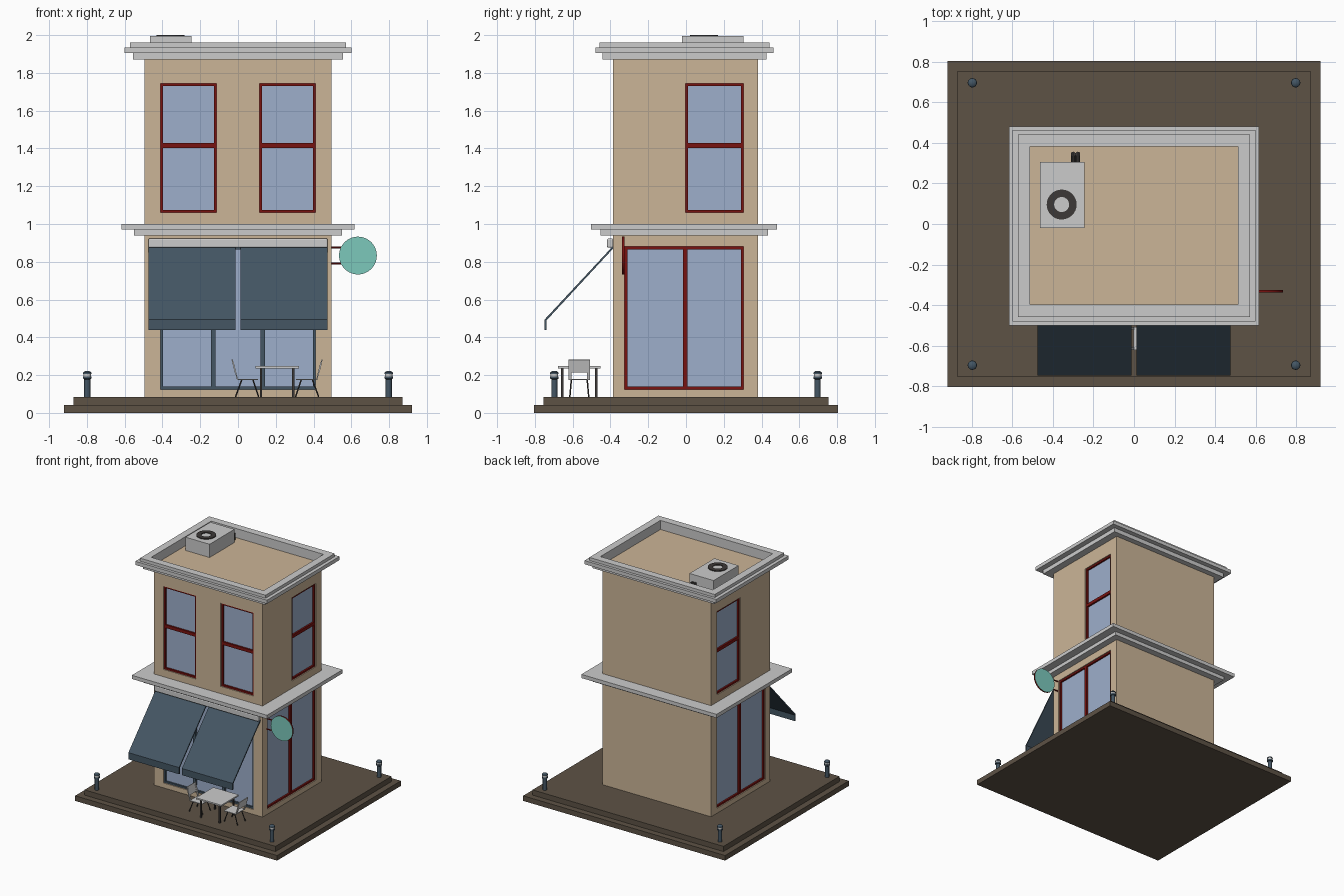
import bpy, bmesh, math
from mathutils import Matrix, Vector

if "Cube" in bpy.data.objects:
    bpy.data.objects.remove(bpy.data.objects["Cube"])


def material(name, r, g, b):
    m = bpy.data.materials.new(name)
    m.diffuse_color = (r, g, b, 1)
    m.use_nodes = True
    m.node_tree.nodes["Principled BSDF"].inputs["Base Color"].default_value = m.diffuse_color
    return m


TAN = material("plaster", .60, .46, .31)
BROWN = material("paving", .11, .085, .06)
RED = material("red_paint", .19, .006, .005)
SLATE = material("slate", .058, .093, .127)
GLASS = material("glass", .34, .43, .60)
TEAL = material("teal", .20, .58, .50)
DARK = material("dark_metal", .045, .04, .038)


def finish(name, bm, mat=None, smooth=False):
    bmesh.ops.recalc_face_normals(bm, faces=bm.faces[:])
    me = bpy.data.meshes.new(name)
    bm.to_mesh(me)
    bm.free()
    ob = bpy.data.objects.new(name, me)
    bpy.context.collection.objects.link(ob)
    if mat:
        me.materials.append(mat)
    if smooth:
        bpy.ops.object.select_all(action='DESELECT')
        ob.select_set(True)
        bpy.context.view_layer.objects.active = ob
        bpy.ops.object.shade_smooth_by_angle(angle=math.radians(35))
    return ob


def boxes(name, items, mat=None):
    """One object from (x0, x1, y0, y1, z0, z1) boxes."""
    bm = bmesh.new()
    for x0, x1, y0, y1, z0, z1 in items:
        mtx = Matrix.Translation(((x0 + x1) / 2, (y0 + y1) / 2, (z0 + z1) / 2))
        mtx = mtx @ Matrix.Diagonal((abs(x1 - x0), abs(y1 - y0), abs(z1 - z0), 1))
        bmesh.ops.create_cube(bm, size=1, matrix=mtx)
    return finish(name, bm, mat)


def lathe(name, profile, loc, mat=None, sides=20, closed=False):
    """Turn an (r, z) profile around a vertical axis at loc."""
    bm = bmesh.new()
    vs = [bm.verts.new((r, 0, z)) for r, z in profile]
    pairs = list(zip(vs, vs[1:])) + ([(vs[-1], vs[0])] if closed else [])
    es = [bm.edges.new(p) for p in pairs]
    bmesh.ops.spin(bm, geom=vs + es, cent=(0, 0, 0), axis=(0, 0, 1),
                   angle=2 * math.pi, steps=sides)
    bmesh.ops.remove_doubles(bm, verts=bm.verts[:], dist=1e-5)
    bmesh.ops.translate(bm, verts=bm.verts[:], vec=loc)
    return finish(name, bm, mat, True)


def rods(name, segments, r, mat=None, sides=8):
    """One object from straight round rods between point pairs."""
    bm = bmesh.new()
    for a, b in segments:
        a, b = Vector(a), Vector(b)
        rot = (b - a).to_track_quat('Z', 'Y').to_matrix().to_4x4()
        bmesh.ops.create_cone(bm, cap_ends=True, segments=sides, radius1=r, radius2=r,
                              depth=(b - a).length,
                              matrix=Matrix.Translation((a + b) / 2) @ rot)
    return finish(name, bm, mat, True)


def prism(name, outline, x0, x1, mat=None):
    """Extrude a (y, z) outline along x."""
    bm = bmesh.new()
    f = bm.faces.new([bm.verts.new((x0, y, z)) for y, z in outline])
    ext = bmesh.ops.extrude_face_region(bm, geom=[f])["geom"]
    bmesh.ops.translate(bm, vec=(x1 - x0, 0, 0),
                        verts=[v for v in ext if isinstance(v, bmesh.types.BMVert)])
    return finish(name, bm, mat)


def cornice(name, profile, cy):
    """Sweep (half_x, half_y, z) points round a rectangle."""
    bm = bmesh.new()
    loops = [[bm.verts.new((sx * hx, cy + sy * hy, z)) for hx, hy, z in profile]
             for sx, sy in ((1, 1), (-1, 1), (-1, -1), (1, -1))]
    n = len(profile)
    for i in range(4):
        a, b = loops[i], loops[(i + 1) % 4]
        for j in range(n):
            k = (j + 1) % n
            bm.faces.new((a[j], b[j], b[k], a[k]))
    return finish(name, bm)


# Stepped base
boxes("base_lower", [(-.92, .92, -.805, .805, 0, .042)], BROWN)
boxes("base_upper", [(-.87, .87, -.755, .755, .042, .085)], BROWN)

# Walls
WX, WF, WB, DEPTH = .495, -.387, .38, .035
walls = boxes("walls", [(-WX, WX, WF, WB, .085, 1.875)], TAN)
boxes("roof_floor", [(-.515, .515, -.40, .39, 1.872, 1.885)], TAN)

# Map (u, depth) on a wall to x and y ranges
SIDES = {
    "front": lambda u0, u1, d0, d1: (u0, u1, WF + d0, WF + d1),
    "right": lambda u0, u1, d0, d1: (WX - d1, WX - d0, u0, u1),
    "left": lambda u0, u1, d0, d1: (-WX + d0, -WX + d1, u0, u1),
}
cuts = []


def window(name, side, u0, u1, z0, z1, mat, rails=(), posts=()):
    at = SIDES[side]
    t, d0 = .014, .008
    cuts.append((*at(u0, u1, -.05, DEPTH), z0, z1))
    parts = [(*at(u0, u1, d0, DEPTH), z, z + t) for z in (z0, z1 - t)]
    parts += [(*at(u, u + t, d0, DEPTH), z0, z1) for u in (u0, u1 - t)]
    parts += [(*at(u0, u1, d0, DEPTH), z - .013, z + .013) for z in rails]
    parts += [(*at(u - .012, u + .012, d0, DEPTH), z0, z1) for u in posts]
    boxes(name + "_frame", parts, mat)
    boxes(name + "_glass", [(*at(u0 + .005, u1 - .005, .022, DEPTH), z0 + .005, z1 - .005)], GLASS)


# Windows and shop front
window("upper_window_a", "front", -.41, -.113, 1.06, 1.745, RED, rails=[1.415])
window("upper_window_b", "front", .113, .41, 1.06, 1.745, RED, rails=[1.415])
window("shop_front", "front", -.41, .41, .125, .88, SLATE, posts=[-.132, .132])
for side in ("right", "left"):
    window(side + "_upper_window", side, -.003, .305, 1.06, 1.745, RED, rails=[1.415])
    window(side + "_doors", side, -.325, .305, .125, .88, RED, posts=[-.005])

cutter = boxes("opening_cutter", cuts)
cutter.hide_render = True
cutter.hide_set(True)
mod = walls.modifiers.new("openings", 'BOOLEAN')
mod.object, mod.operation, mod.solver = cutter, 'DIFFERENCE', 'EXACT'

# Cornices
cornice("floor_cornice", [(.48, .37, .94), (.55, .443, .94), (.55, .443, .97),
                          (.616, .492, .97), (.616, .492, 1.0), (.48, .37, 1.0)], -.01)
cornice("roof_cornice", [(.48, .37, 1.87), (.555, .433, 1.87), (.555, .433, 1.905),
                         (.60, .472, 1.905), (.60, .472, 1.935), (.572, .45, 1.935),
                         (.572, .45, 1.96), (.512, .39, 1.96), (.512, .39, 1.88),
                         (.48, .37, 1.88)], -.008)

# Rooftop air unit
boxes("air_unit", [(-.465, -.245, -.02, .305, 1.88, 1.994)])
lathe("air_unit_fan_ring", [(.037, 1.985), (.074, 1.985), (.074, 2.0), (.037, 2.0)],
      (-.357, .096, 0), DARK, 28, True)
rods("air_unit_pipes", [s for x in (-.30, -.277) for s in
     (((x, .29, 1.925), (x, .35, 1.925)), ((x, .345, 1.935), (x, .345, 1.866)))], .012, DARK, 10)

# Awnings
slope = [(-.385, .885), (-.748, .495), (-.748, .44), (-.739, .44), (-.739, .489), (-.385, .871)]
prism("awning_left", slope, -.475, -.013, SLATE)
prism("awning_right", slope, .013, .475, SLATE)
housing = boxes("awning_housing", [(-.475, .475, -.418, -.385, .875, .923)])
bev = housing.modifiers.new("round", 'BEVEL')
bev.width, bev.segments = .008, 3

# Round hanging sign
bm = bmesh.new()
bmesh.ops.create_cone(bm, cap_ends=True, segments=40, radius1=.1, radius2=.1, depth=.012,
                      matrix=Matrix.Translation((.635, -.332, .833)) @ Matrix.Rotation(math.pi / 2, 4, 'X'))
sign = finish("hanging_sign", bm, TEAL, True)
sign.data.materials.append(RED)
for p in sign.data.polygons:
    p.material_index = 0 if abs(p.normal.y) > .9 else 1
rods("sign_brackets", [((.48, -.332, z), (.57, -.332, z)) for z in (.79, .876)], .005, RED)

# Bollard lamps
for i, (sx, sy) in enumerate(((1, 1), (-1, 1), (-1, -1), (1, -1))):
    loc = (sx * .798, sy * .697, 0)
    lathe(f"bollard_{i}", [(0, .085), (.016, .085), (.016, .178), (.023, .182), (.023, .193), (0, .193)], loc, SLATE)
    lathe(f"bollard_light_{i}", [(0, .193), (.02, .193), (.02, .206), (0, .206)], loc)
    lathe(f"bollard_cap_{i}", [(0, .206), (.023, .206), (.022, .213), (.015, .22), (0, .223)], loc, SLATE)

# Cafe table
TX, TY = .207, -.565
boxes("table_top", [(TX - .115, TX + .115, TY - .113, TY + .113, .236, .248)])
boxes("table_legs", [(TX + sx * .085 - .006, TX + sx * .085 + .006,
                      TY + sy * .09 - .006, TY + sy * .09 + .006, .085, .237)
                     for sx in (-1, 1) for sy in (-1, 1)], DARK)

# Two chairs facing the table
for s, tag in ((1, "left"), (-1, "right")):
    def px(d):
        return TX + s * d
    bm = bmesh.new()
    y0, y1 = TY - .057, TY + .057
    # seat, two uprights and back rest as thin bent strips
    strips = [((-.21, .176), (-.10, .176), y0, y1), ((-.233, .27), (-.21, .176), y0, y0 + .016),
              ((-.233, .27), (-.21, .176), y1 - .016, y1), ((-.238, .282), (-.2215, .215), y0, y1)]
    for (xa, za), (xb, zb), ya, yb in strips:
        bm.faces.new([bm.verts.new(c) for c in ((px(xa), ya, za), (px(xb), ya, zb),
                                                (px(xb), yb, zb), (px(xa), yb, za))])
    chair = finish(f"chair_{tag}", bm)
    sol = chair.modifiers.new("thickness", 'SOLIDIFY')
    sol.thickness, sol.offset = .006, 0
    rods(f"chair_{tag}_legs", [((px(a), TY + sy * .042, .176), (px(b), TY + sy * .05, .085))
                               for a, b in ((-.187, -.22), (-.128, -.098)) for sy in (-1, 1)], .004, DARK)
